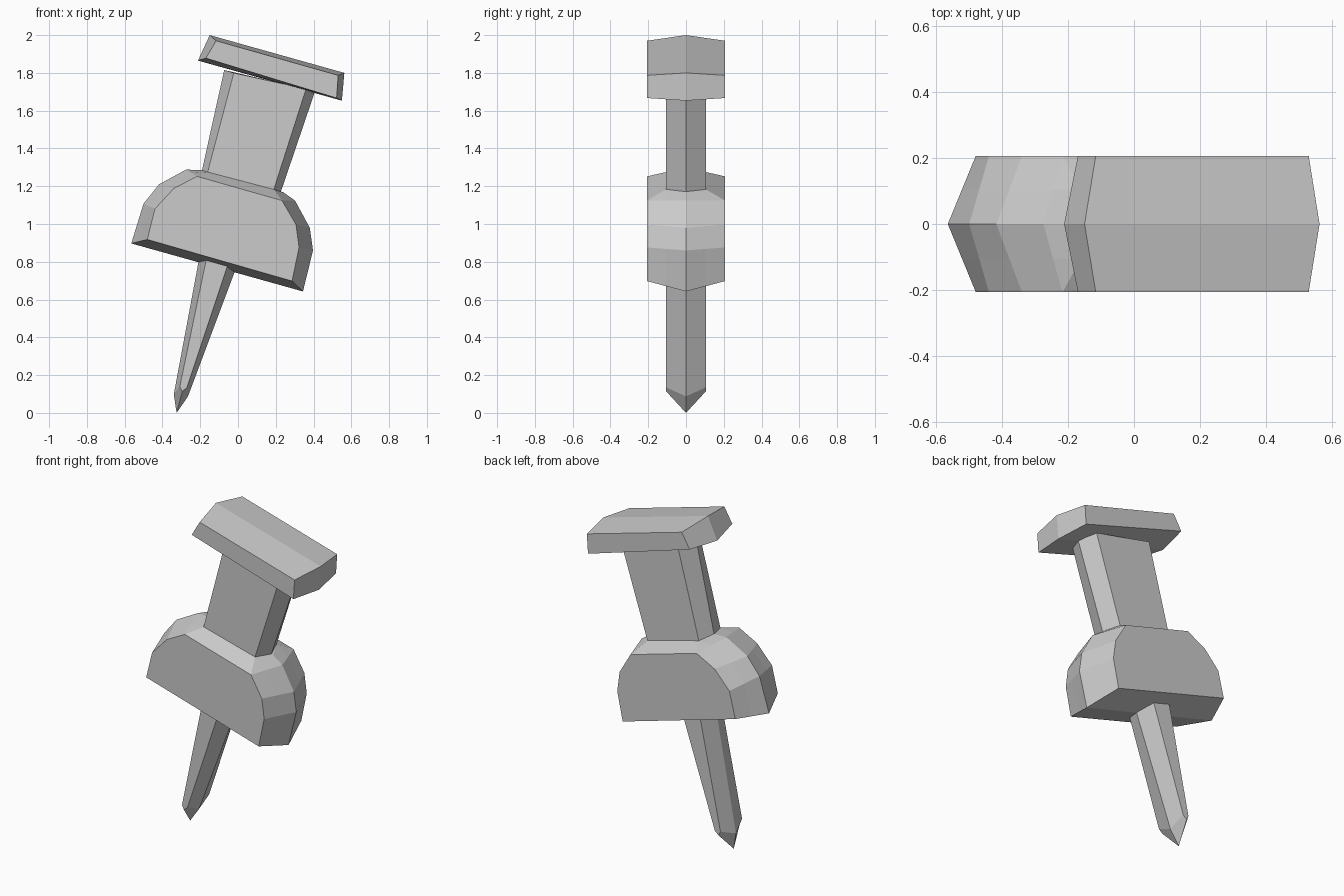
import bpy, bmesh


def lerp(a, b, t):
    return [(p[0] + (q[0] - p[0]) * t, p[1] + (q[1] - p[1]) * t) for p, q in zip(a, b)]


def slab(name, rim, face, depth, between=None):
    """Ridge outline `rim` at y=0 sloping to smaller `face` outlines at y=+-depth."""
    half = [(depth, face)] + ([between] if between else [])
    rings = [(-y, r) for y, r in half] + [(0, rim)] + [(y, r) for y, r in reversed(half)]
    bm = bmesh.new()
    loops = [[bm.verts.new((x, y, z)) for x, z in r] for y, r in rings]
    n = len(rim)
    for a, b in zip(loops, loops[1:]):
        for i in range(n):
            j = (i + 1) % n
            bm.faces.new((a[i], a[j], b[j], b[i]))
    bm.faces.new(loops[0])
    bm.faces.new(loops[-1])
    bmesh.ops.remove_doubles(bm, verts=bm.verts, dist=0.0005)
    bmesh.ops.recalc_face_normals(bm, faces=bm.faces)
    me = bpy.data.meshes.new(name)
    bm.to_mesh(me)
    bm.free()
    ob = bpy.data.objects.new(name, me)
    bpy.context.collection.objects.link(ob)
    return ob


# Cap at the top of the pin
slab("pin_cap",
     [(-0.15, 2.0), (0.563, 1.80), (0.55, 1.653), (-0.212, 1.865)],
     [(-0.116, 1.97), (0.53, 1.787), (0.522, 1.667), (-0.17, 1.878)], 0.207)

# Tapered neck, ends tucked slightly into the cap and the collar
slab("neck",
     [(-0.073, 1.815), (0.407, 1.70), (0.22, 1.15), (-0.195, 1.265)],
     [(-0.022, 1.80), (0.36, 1.715), (0.182, 1.16), (-0.166, 1.255)], 0.105)

# Domed collar; its top rises towards the neck
rim = [(-0.565, 0.897), (-0.50, 1.108), (-0.418, 1.21), (-0.275, 1.288), (-0.19, 1.285),
       (0.24, 1.168), (0.302, 1.124), (0.38, 0.98), (0.397, 0.86), (0.344, 0.643)]
face = [(-0.48, 0.918), (-0.44, 1.08), (-0.34, 1.188), (-0.217, 1.252), (-0.217, 1.252),
        (0.233, 1.124), (0.233, 1.124), (0.307, 0.997), (0.323, 0.876), (0.286, 0.698)]
middle = lerp(rim, face, 0.105 / 0.207)
middle[4:6] = [(-0.16, 1.275), (0.19, 1.183)]
slab("collar", rim, face, 0.207, (0.105, middle))

# Needle with a pointed tip, top tucked into the collar
slab("needle",
     [(-0.198, 0.86), (0.006, 0.81), (-0.265, 0.087), (-0.325, 0.0), (-0.34, 0.098)],
     [(-0.158, 0.86), (-0.04, 0.825), (-0.27, 0.135), (-0.295, 0.114), (-0.308, 0.14)], 0.105)
